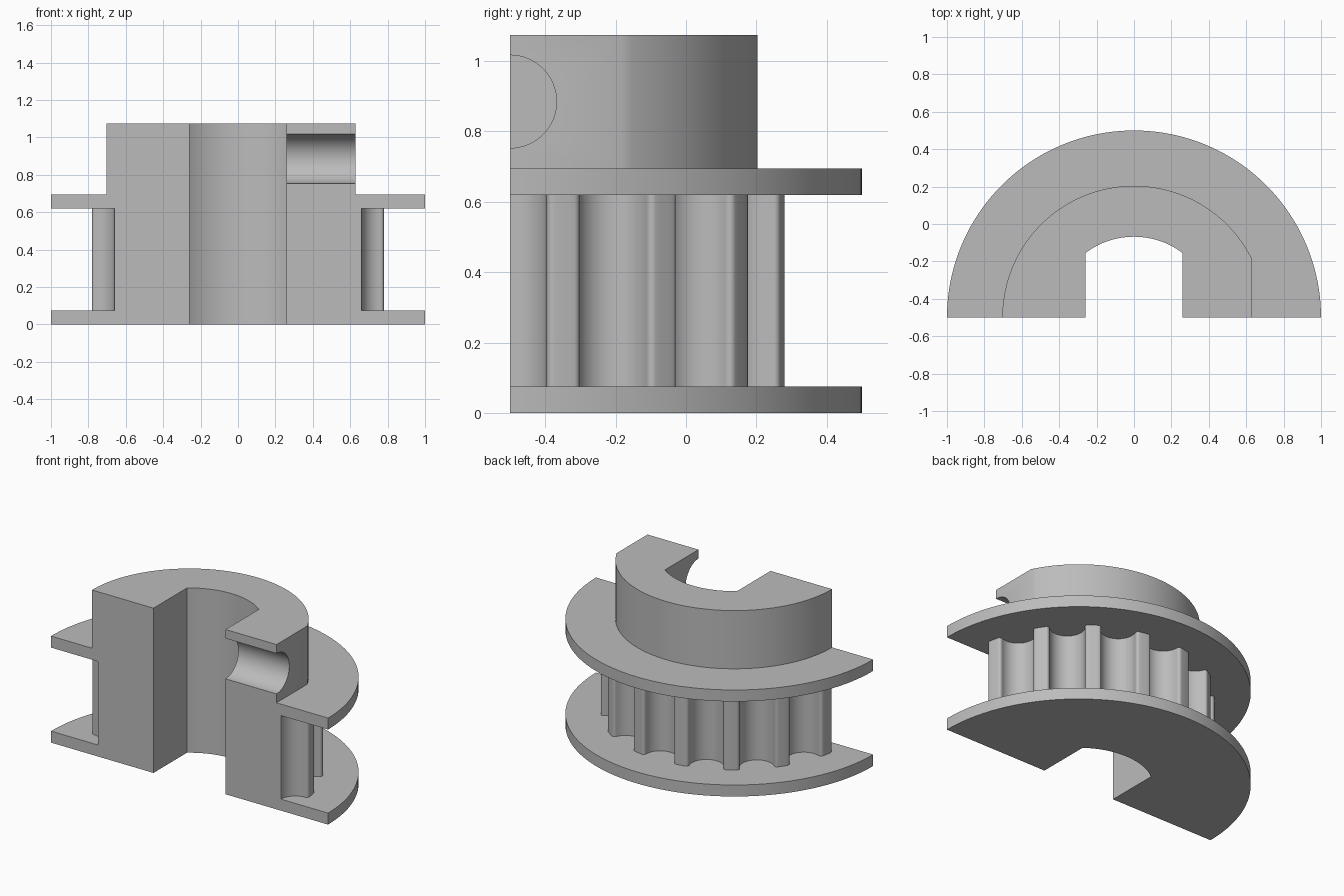
import bpy
import bmesh
from math import acos, asin, cos, pi, radians, sin, sqrt, tau
from mathutils import Matrix, Vector

old = bpy.data.objects.get("Cube")
if old:
    bpy.data.objects.remove(old, do_unlink=True)

AXIS_Y = -0.5          # the wheel axis lies in the cut plane
TEETH = 16
TIP_R, ROOT_R = 0.79, 0.66
GROOVE_R, FILLET_R = 0.104, 0.018
BORE_R, BORE_HALF = 0.432, 0.26
HUB_R, HUB_FLAT = 0.704, 0.628


def arc(radius, start, end, steps, center=(0, 0)):
    """Points along an arc, both ends included."""
    c = Vector(center)
    angles = [start + (end - start) * i / steps for i in range(steps + 1)]
    return [c + Vector((cos(a), sin(a))) * radius for a in angles]


def prism(name, profile, z0, z1):
    """Extrude a closed counter-clockwise profile around the wheel axis."""
    bm = bmesh.new()
    face = bm.faces.new([bm.verts.new((p.x, p.y + AXIS_Y, z0)) for p in profile])
    ext = bmesh.ops.extrude_face_region(bm, geom=[face])
    top = [v for v in ext["geom"] if isinstance(v, bmesh.types.BMVert)]
    bmesh.ops.translate(bm, verts=top, vec=(0, 0, z1 - z0))
    bmesh.ops.recalc_face_normals(bm, faces=bm.faces)
    return to_object(name, bm)


def to_object(name, bm):
    mesh = bpy.data.meshes.new(name)
    bm.to_mesh(mesh)
    bm.free()
    obj = bpy.data.objects.new(name, mesh)
    bpy.context.collection.objects.link(obj)
    return obj


def combine(target, other, operation):
    """Apply a boolean and discard the helper solid."""
    mod = target.modifiers.new(operation, 'BOOLEAN')
    mod.operation, mod.solver, mod.object = operation, 'EXACT', other
    graph = bpy.context.evaluated_depsgraph_get()
    mesh = bpy.data.meshes.new_from_object(target.evaluated_get(graph))
    target.modifiers.clear()
    target.data = mesh
    bpy.data.objects.remove(other, do_unlink=True)


def tooth_profile():
    """Round grooves joined to the tooth tips by small fillets."""
    groove_x = ROOT_R + GROOVE_R
    side_y = GROOVE_R + FILLET_R
    fillet_x = sqrt((TIP_R - FILLET_R) ** 2 - side_y ** 2)
    lean = asin(side_y / (TIP_R - FILLET_R))
    groove = arc(GROOVE_R, 1.5 * pi, 0.5 * pi, 20, (groove_x, 0))
    after = arc(FILLET_R, -pi / 2, lean, 6, (fillet_x, side_y))
    before = [Vector((p.x, -p.y)) for p in reversed(after)]
    tip = arc(TIP_R, lean, tau / TEETH - lean, 4)[1:-1]
    unit = before + groove[1:-1] + after + tip
    points = []
    for k in range(TEETH):
        turn = Matrix.Rotation(k * tau / TEETH, 2)
        points += [turn @ p for p in unit]
    return points


# Flanges, toothed rim and flat-sided hub, overlapping so they fuse cleanly
disc = arc(1, 0, tau, 160)[:-1]
corner = acos(HUB_FLAT / HUB_R)
pulley = prism("half_pulley", disc, 0, 0.075)
rim = prism("toothed_rim", tooth_profile(), 0.03, 0.66)
flange = prism("top_flange", disc, 0.62, 0.695)
hub = prism("hub", arc(HUB_R, corner, tau - corner, 128), 0.64, 1.075)
for part in (rim, flange, hub):
    combine(pulley, part, 'UNION')

# Shaft bore: a circle with two flat sides
a = acos(BORE_HALF / BORE_R)
bore = arc(BORE_R, a, pi - a, 32) + arc(BORE_R, pi + a, tau - a, 32)
combine(pulley, prism("bore_cutter", bore, -0.5, 1.5), 'DIFFERENCE')

# Set screw hole through the flat side of the hub
bm = bmesh.new()
bmesh.ops.create_cone(
    bm, cap_ends=True, segments=64, radius1=0.132, radius2=0.132, depth=0.8,
    matrix=Matrix.Translation((0.5, AXIS_Y, 0.885)) @ Matrix.Rotation(pi / 2, 4, 'Y'))
combine(pulley, to_object("screw_hole_cutter", bm), 'DIFFERENCE')

# Slice away the front half
bm = bmesh.new()
bmesh.ops.create_cube(
    bm, size=4, matrix=Matrix.Translation((0, AXIS_Y - 2, 0.5)))
combine(pulley, to_object("half_cutter", bm), 'DIFFERENCE')

# Plain grey finish
grey = bpy.data.materials.new("plain_grey")
grey.use_nodes = True
color = (0.5, 0.5, 0.5, 1)
grey.diffuse_color = color
grey.node_tree.nodes["Principled BSDF"].inputs["Base Color"].default_value = color
pulley.data.materials.clear()
pulley.data.materials.append(grey)
for poly in pulley.data.polygons:
    poly.material_index = 0

bpy.ops.object.select_all(action='DESELECT')
pulley.select_set(True)
bpy.context.view_layer.objects.active = pulley
bpy.ops.object.shade_smooth_by_angle(angle=radians(30))
